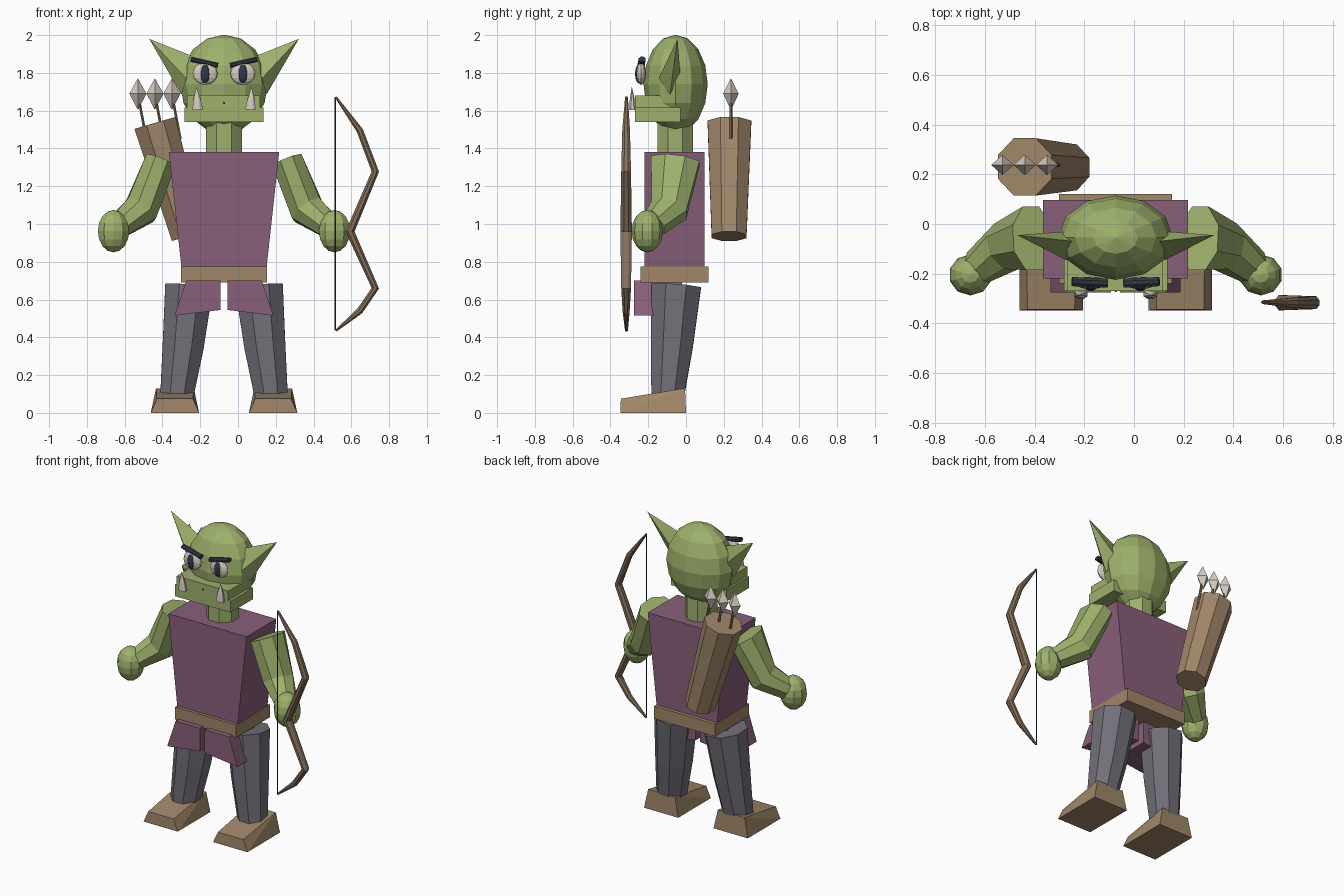
import bpy, bmesh
from math import sin, cos, pi
from mathutils import Vector, Matrix

if "Cube" in bpy.data.objects:
    bpy.data.objects.remove(bpy.data.objects["Cube"])

CX = -0.074          # the body's own symmetry plane
COL = dict(green=(.34, .44, .15), purple=(.25, .115, .195), brown=(.35, .24, .14),
           wood=(.24, .16, .105), grey=(.17, .16, .19), dark=(.03, .04, .06),
           bone=(.68, .61, .54))
MATS = {}
for key, rgb in COL.items():
    MATS[key] = bpy.data.materials.new(key)
    MATS[key].diffuse_color = (*rgb, 1)


def finish(name, bm, col):
    bmesh.ops.recalc_face_normals(bm, faces=bm.faces)
    me = bpy.data.meshes.new(name)
    bm.to_mesh(me)
    bm.free()
    me.materials.append(MATS[col])
    ob = bpy.data.objects.new(name, me)
    bpy.context.collection.objects.link(ob)
    return ob


def hull(name, pts, col):
    """Convex solid around a few corner points."""
    bm = bmesh.new()
    for p in pts:
        bm.verts.new(p)
    bmesh.ops.convex_hull(bm, input=bm.verts)
    bmesh.ops.dissolve_limit(bm, angle_limit=.02, verts=bm.verts, edges=bm.edges)
    return finish(name, bm, col)


def rect(x0, x1, y0, y1, z):
    return [(x, y, z) for x in (x0, x1) for y in (y0, y1)]


def box(name, x0, x1, y0, y1, z0, z1, col):
    return hull(name, rect(x0, x1, y0, y1, z0) + rect(x0, x1, y0, y1, z1), col)


def ball(name, c, r, col, u=12, v=8):
    bm = bmesh.new()
    bmesh.ops.create_uvsphere(bm, u_segments=u, v_segments=v, radius=1,
                              matrix=Matrix.Translation(c) @ Matrix.Diagonal((*r, 1)))
    return finish(name, bm, col)


def tube(name, path, radii, col, sides=8, turn=.5):
    """Loft of elliptical rings along a path; radii are (side, depth) pairs."""
    bm = bmesh.new()
    P = [Vector(p) for p in path]
    rings = []
    for i, p in enumerate(P):
        a = (p - P[i - 1]).normalized() if i else Vector()
        b = (P[i + 1] - p).normalized() if i < len(P) - 1 else Vector()
        t = (a + b).normalized()
        u = t.cross(Vector((0, 1, 0))).normalized()
        v = t.cross(u)
        ru, rv = radii[i] if isinstance(radii[i], tuple) else (radii[i],) * 2
        rings.append([bm.verts.new(p + u * ru * cos(2 * pi * (k + turn) / sides)
                                   + v * rv * sin(2 * pi * (k + turn) / sides))
                      for k in range(sides)])
    for r0, r1 in zip(rings, rings[1:]):
        for k in range(sides):
            n = (k + 1) % sides
            bm.faces.new((r0[k], r0[n], r1[n], r1[k]))
    bm.faces.new(rings[0])
    bm.faces.new(rings[-1])
    return finish(name, bm, col)


# Head, snout and neck
ball("head", (CX, -.055, 1.74), (.232, .17, .262), "green")
box("upper_lip", CX - .195, CX + .19, -.27, -.05, 1.60, 1.68, "green")
box("lower_jaw", CX - .208, CX + .208, -.27, -.03, 1.54, 1.617, "green")
tube("neck", [(CX, -.057, 1.34), (CX, -.057, 1.56)], [.102, .102], "green")
ball("nostril", (CX, -.27, 1.64), (.006, .004, .006), "dark", 6, 4)

# Torso and belt
hull("tunic", rect(CX - .22, CX + .22, -.22, .097, .72)
     + rect(CX - .292, CX + .292, -.22, .097, 1.38), "purple")
box("belt", CX - .228, CX + .228, -.24, .12, .69, .775, "brown")

# Paired parts on both sides of the body
for s, side in ((-1, "left"), (1, "right")):
    def m(x, y, z):
        return (CX + s * x, y, z)

    ball(side + "_eye", m(.1, -.237, 1.797), (.066, .025, .06), "bone")
    ball(side + "_pupil", m(.1, -.25, 1.795), (.027, .02, .05), "dark", 10, 6)
    tube(side + "_eyebrow", [m(.033, -.238, 1.84), m(.175, -.232, 1.872)],
         [(.015, .02), (.015, .02)], "dark")
    tube(side + "_tusk", [m(.14, -.283, 1.605), m(.143, -.284, 1.655), m(.146, -.287, 1.725)],
         [(.03, .02), (.022, .015), .001], "bone", 8)
    hull(side + "_ear", [m(.396, -.045, 1.98), m(.17, -.07, 1.89), m(.225, -.085, 1.685),
                         m(.2, -.145, 1.77), m(.2, -.03, 1.79)], "green")
    # Arm and fist
    tube(side + "_arm", [m(.335, -.057, 1.335), m(.44, -.09, 1.075), m(.555, -.175, .99)],
         [(.09, .14), (.098, .105), (.07, .075)], "green")
    ball(side + "_hand", m(.585, -.205, .962), (.087, .083, .112), "green", 10, 8)
    # Tunic flap, leg and shoe
    hull(side + "_flap", [m(x, y, z) for y in (-.275, -.02)
                          for x, z in ((.018, .7), (.2, .7), (.262, .515), (.018, .545))], "purple")
    tube(side + "_leg", [m(.185, -.052, .67), m(.216, -.075, .355), m(.25, -.097, .09)],
         [(.137, .142), (.118, .12), (.095, .094)], "grey")
    hull(side + "_shoe", rect(CX + s * .26 - .128, CX + s * .26 + .128, -.348, 0, 0)
         + rect(CX + s * .26 - .095, CX + s * .26 + .095, -.345, -.34, .075)
         + rect(CX + s * .26 - .1, CX + s * .26 + .1, -.01, -.005, .13), "brown")

# Bow and its string
tube("bow", [(.518, -.315, 1.672), (.645, -.317, 1.495), (.727, -.317, 1.278),
             (.593, -.317, .96), (.727, -.317, .66), (.645, -.317, .54), (.518, -.315, .435)],
     [(.006, .008), (.019, .022), (.021, .028), (.026, .033), (.021, .028),
      (.019, .02), (.006, .008)], "wood", 8)
tube("bowstring", [(.515, -.314, .435), (.515, -.314, 1.672)], [.004, .004], "dark", 6)

# Quiver with three arrows
tube("quiver", [(-.265, .228, .935), (-.44, .23, 1.535)], [(.096, .1), (.122, .125)], "brown")
for i in range(3):
    x = -.53 + .09 * i
    tube("arrow_shaft", [(x + .045, .238, 1.45), (x + .005, .238, 1.66)], [.008, .008], "wood", 6)
    tube("arrow_head", [(x, .238, 1.61), (x, .238, 1.69), (x, .238, 1.77)],
         [.004, (.045, .041), .001], "bone", 4, 0)

for m in bpy.data.materials:
    if m.users and not m.is_grease_pencil:
        m.use_nodes = True
        m.node_tree.nodes["Principled BSDF"].inputs["Base Color"].default_value = m.diffuse_color
